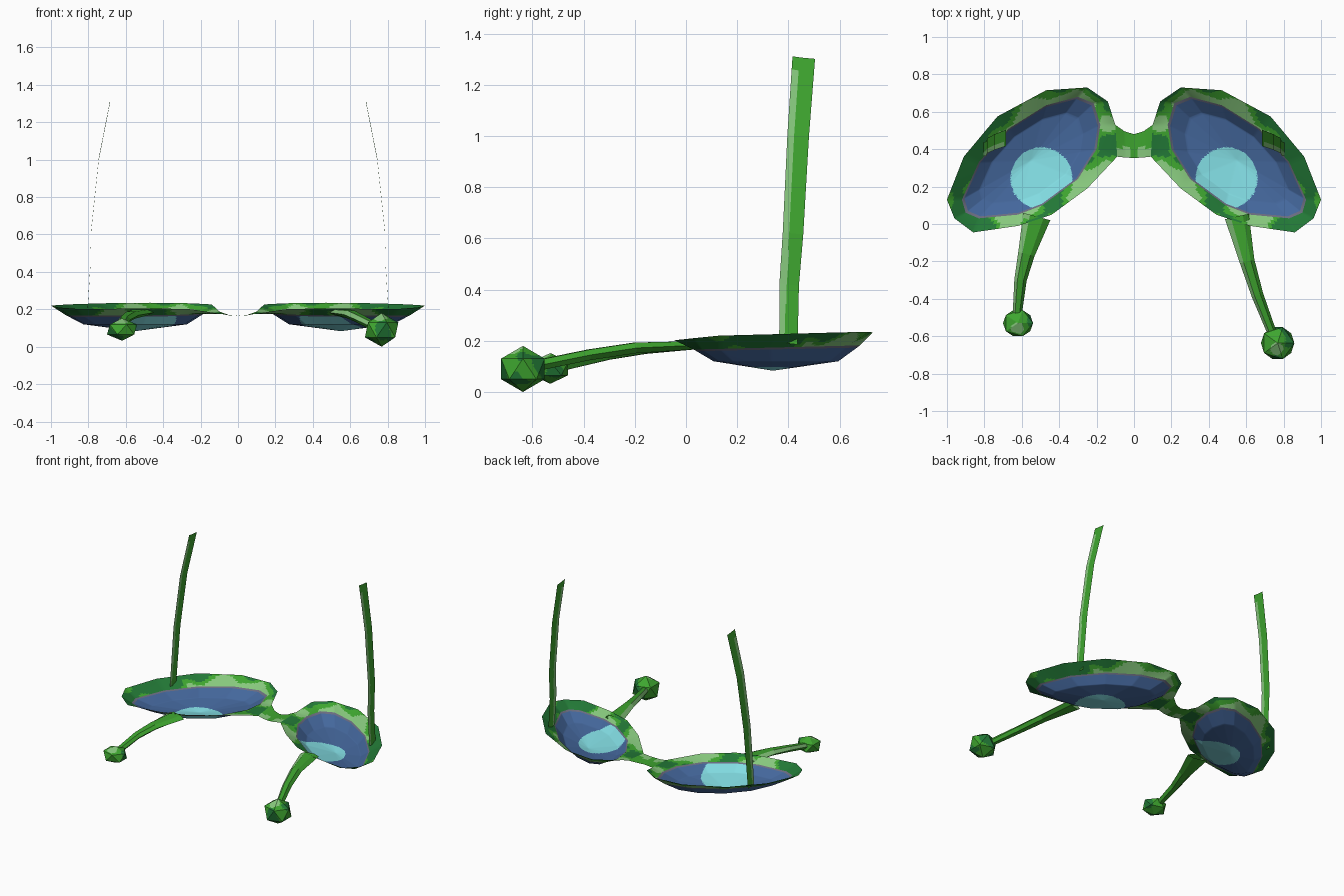
import bpy, bmesh, math
from mathutils import Vector, noise

if "Cube" in bpy.data.objects:
    bpy.data.objects.remove(bpy.data.objects["Cube"])


def material(name, rgb):
    def lin(c):
        c /= 255
        return c / 12.92 if c <= 0.04045 else ((c + 0.055) / 1.055) ** 2.4
    m = bpy.data.materials.new(name)
    m.diffuse_color = [lin(c) for c in rgb] + [1]
    m.use_nodes = True
    m.node_tree.nodes["Principled BSDF"].inputs["Base Color"].default_value = m.diffuse_color
    return m


MATS = [material("leaf green", (62, 165, 47)),
        material("dark green", (34, 120, 54)),
        material("pale green", (135, 200, 125)),
        material("lens blue", (68, 103, 156)),
        material("lens cyan", (130, 220, 226)),
        material("lens edge grey", (106, 108, 128))]
LEAF, DARK, PALE, BLUE, CYAN, GREY = range(6)


def build(name, verts, faces, rule, cuts=0, side=1, smooth=False):
    """Mesh object, optionally mirrored and cut finer, coloured by a face rule."""
    bm = bmesh.new()
    vs = [bm.verts.new((v[0] * side, v[1], v[2])) for v in verts]
    for f in faces:
        bm.faces.new([vs[i] for i in (f if side > 0 else f[::-1])])
    if cuts:
        bmesh.ops.subdivide_edges(bm, edges=bm.edges[:], cuts=cuts, use_grid_fill=True)
    bm.normal_update()
    for f in bm.faces:
        f.material_index = rule(f.calc_center_median(), f.normal)
        f.smooth = smooth
    me = bpy.data.meshes.new(name)
    bm.to_mesh(me)
    bm.free()
    for m in MATS:
        me.materials.append(m)
    ob = bpy.data.objects.new(name, me)
    bpy.context.collection.objects.link(ob)
    return ob


def strips(n, rows, closed=True):
    """Quads joining consecutive rows of n points."""
    out = []
    for r in range(rows - 1):
        for i in range(n if closed else n - 1):
            j = (i + 1) % n
            out.append((r * n + i, r * n + j, (r + 1) * n + j, (r + 1) * n + i))
    return out


# Rim outlines seen from the top (right half)
OUTER = [(.25, .73, .232), (.47, .715, .235), (.73, .575, .232), (.91, .36, .226),
         (1.0, .13, .22), (.96, .03, .21), (.86, -.045, .202), (.62, -.01, .203),
         (.44, .05, .205), (.25, .19, .2), (.09, .36, .175), (.10, .53, .188), (.14, .655, .226)]
INNER = [(.30, .68), (.47, .635), (.67, .51), (.83, .33), (.92, .13), (.90, .06), (.83, .03),
         (.62, .05), (.49, .10), (.30, .24), (.20, .40), (.18, .53), (.215, .645)]
INNER = [(x, y, .165 + .025 * y) for x, y in INNER]
N = len(OUTER)
CENTRE = Vector((.55, .34, .083))


def ring(t):
    """Ring on the lens slope: t=0 at the rim, t=1 at the mid ring."""
    out = []
    for p in INNER:
        m = CENTRE.lerp(Vector(p), .75)
        m.z = .12
        out.append(Vector(p).lerp(m, t))
    return out


def patches(c, n):
    """Mottled greens, darker towards the outer edge."""
    v = noise.noise(Vector((abs(c.x) * 8, c.y * 8, 2.3)))
    v -= (c.z - .165 - .025 * c.y - .027) * 6
    return PALE if v > .24 else LEAF if v > -.02 else DARK


def lens_rule(c, n):
    return CYAN if (abs(c.x) - .495) ** 2 + (c.y - .245) ** 2 < .165 ** 2 else BLUE


band = [f[::-1] for f in strips(N, 2)]
fan = [(N + i, N + (i + 1) % N, 2 * N)[::-1] for i in range(N)]

for side, word in ((1, "right"), (-1, "left")):
    # Sloping frame rim
    build(word + "_frame_rim", OUTER + INNER, band, patches, 11, side, True)
    # Thin grey lens edge
    build(word + "_lens_edge", INNER + ring(.14), band, lambda c, n: GREY, 0, side, True)
    # Dished lens with round highlight
    build(word + "_lens", ring(.14) + ring(1) + [CENTRE], band + fan, lens_rule, 22, side, True)
    # Flat curved temple arm
    arm = [(.805, .4, .19), (.79, .403, .42), (.785, .418, .62), (.745, .438, 1.0), (.685, .46, 1.306)]
    pts = []
    for i, (x, y, z) in enumerate(arm):
        w = .036 + .002 * i
        pts += [(x, y - w, z + .005), (x, y - w * .25, z), (x, y + w, z - .005)]
    build(word + "_temple_arm", pts, strips(3, 5, False),
          lambda c, n: PALE if c.y < .372 + .052 * c.z and .2 < c.z < 1.26 else LEAF, 5, side)

# Nose bridge
low = [(-.09, .36, .175), (-.045, .355, .167), (0, .353, .165), (.045, .355, .167), (.09, .36, .175)]
top = [(-.10, .53, .188), (-.05, .495, .17), (0, .48, .165), (.05, .495, .17), (.10, .53, .188)]
build("nose_bridge", low + top, strips(5, 2, False),
      lambda c, n: PALE if c.y < .41 and abs(c.x) > .02 else LEAF, 6, 1, True)


def stalk(name, path):
    """Tapering six-sided tube; path points are (x, y, z, half width, half height)."""
    pts = []
    for i, (x, y, z, w, h) in enumerate(path):
        a, b = path[max(i - 1, 0)], path[min(i + 1, len(path) - 1)]
        d = Vector((b[0] - a[0], b[1] - a[1], 0)).normalized()
        across = Vector((-d.y, d.x, 0))
        for k in range(6):
            t = k * math.tau / 6
            pts.append(Vector((x, y, z)) + across * w * math.cos(t) + Vector((0, 0, h * math.sin(t))))
    build(name, pts, strips(6, len(path)),
          lambda c, n: PALE if n.z > .2 and n.x < -.2 else LEAF)


def ball(name, centre, size):
    """Low-poly antenna tip with mottled greens."""
    bm = bmesh.new()
    bmesh.ops.create_icosphere(bm, subdivisions=1, radius=1)
    verts = [[centre[k] + v.co[k] * size[k] for k in range(3)] for v in bm.verts]
    faces = [[v.index for v in f.verts] for f in bm.faces]
    bm.free()

    def rule(c, n):
        d = c - Vector(centre)
        if d.z > .03 and (d.x + .005) ** 2 + (d.y + .03) ** 2 < .034 ** 2:
            return PALE
        return LEAF if noise.noise(c * 11) > .03 else DARK
    build(name, verts, faces, rule, 7)


# Antennae
stalk("right_antenna_stalk", [(.55, .04, .183, .065, .018), (.605, -.2, .172, .04, .024),
                              (.66, -.38, .145, .032, .024), (.745, -.60, .1, .024, .024)])
ball("right_antenna_tip", (.768, -.637, .09), (.1, .1, .09))
stalk("left_antenna_stalk", [(-.52, .04, .183, .075, .018), (-.575, -.16, .168, .045, .022),
                             (-.607, -.3, .145, .033, .022), (-.625, -.49, .1, .024, .022)])
ball("left_antenna_tip", (-.62, -.53, .092), (.09, .082, .06))
